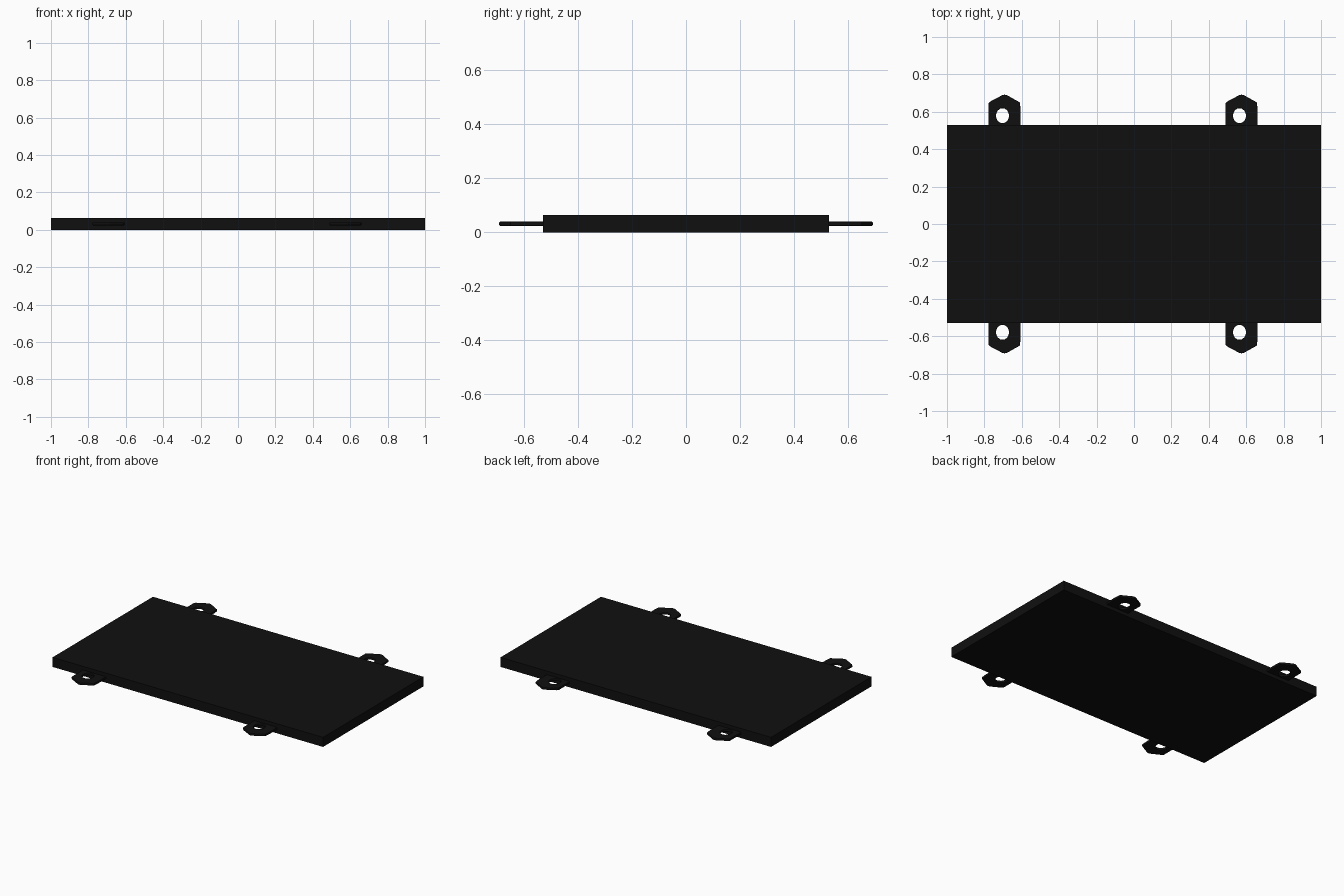
import bpy, bmesh, math

if "Cube" in bpy.data.objects:
    bpy.data.objects.remove(bpy.data.objects["Cube"])

black = bpy.data.materials.new("matte_black")
black.diffuse_color = (0.005, 0.005, 0.005, 1)
black.use_nodes = True
black.node_tree.nodes["Principled BSDF"].inputs["Base Color"].default_value = black.diffuse_color

HALF_Y, THICK = 0.53, 0.064

# Flat rectangular panel
bpy.ops.mesh.primitive_cube_add(size=1, location=(0, 0, THICK / 2))
panel = bpy.context.object
panel.name = "panel"
panel.scale = (2, 2 * HALF_Y, THICK)
bpy.ops.object.transform_apply(location=False, rotation=False, scale=True)
panel.data.materials.append(black)


def add_loop(curve, points):
    spline = curve.splines.new('POLY')
    spline.points.add(len(points) - 1)
    for p, (x, y) in zip(spline.points, points):
        p.co = (x, y, 0, 1)
    spline.use_cyclic_u = True


def mounting_tab(name, cx, side):
    """Thin lug with a pointed end and an oval screw hole, softly rounded edges."""
    curve = bpy.data.curves.new(name + "_outline", 'CURVE')
    curve.dimensions = '2D'
    curve.fill_mode = 'BOTH'
    curve.extrude = 0.004
    curve.bevel_depth = 0.004
    curve.bevel_resolution = 1
    curve.offset = -0.004
    outline = [(-0.086, 0.515), (0.085, 0.515), (0.086, 0.61), (0.082, 0.65),
               (0.014, 0.688), (0, 0.692), (-0.014, 0.688), (-0.078, 0.654),
               (-0.086, 0.645)]
    hole = [(-0.011 + 0.035 * math.cos(a), 0.579 + 0.04 * math.sin(a))
            for a in (2 * math.pi * i / 16 for i in range(16))]
    add_loop(curve, outline)
    add_loop(curve, hole[::-1])
    source = bpy.data.objects.new(name + "_source", curve)
    bpy.context.collection.objects.link(source)
    bpy.context.view_layer.update()
    mesh = bpy.data.meshes.new_from_object(
        source.evaluated_get(bpy.context.evaluated_depsgraph_get()))
    bpy.data.objects.remove(source)

    # Place on the front or back edge by mirroring in y
    bm = bmesh.new()
    bm.from_mesh(mesh)
    bmesh.ops.remove_doubles(bm, verts=bm.verts, dist=1e-5)
    for v in bm.verts:
        v.co = (v.co.x + cx, v.co.y * side, v.co.z + THICK / 2)
    bmesh.ops.recalc_face_normals(bm, faces=bm.faces)
    for f in bm.faces:
        f.smooth = False
    bm.to_mesh(mesh)
    bm.free()
    mesh.materials.clear()
    mesh.materials.append(black)
    tab = bpy.data.objects.new(name, mesh)
    bpy.context.collection.objects.link(tab)


# Two mounting tabs on each long edge
for x_name, cx in (("left", -0.692), ("right", 0.575)):
    for y_name, side in (("front", -1), ("back", 1)):
        mounting_tab(f"mounting_tab_{y_name}_{x_name}", cx, side)
